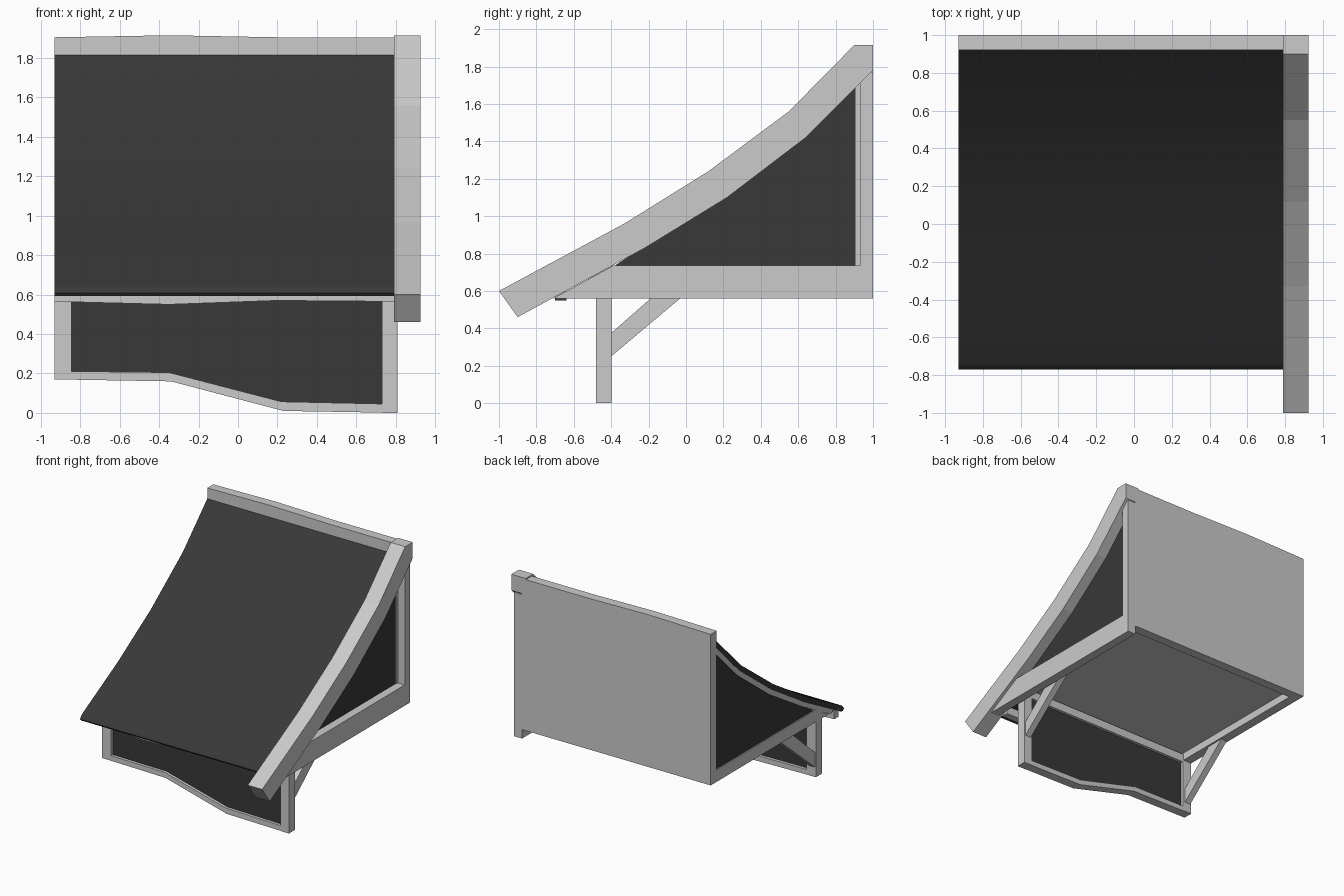
import bpy, bmesh
from mathutils import Vector

if "Cube" in bpy.data.objects:
    bpy.data.objects.remove(bpy.data.objects["Cube"])

dark = bpy.data.materials.new("dark_covering")
dark.diffuse_color = (0.04, 0.04, 0.04, 1)
dark.use_nodes = True
dark.node_tree.nodes["Principled BSDF"].inputs["Base Color"].default_value = dark.diffuse_color


def prism(name, axis, pts, a, b, mat=None):
    """Extrude a 2D outline from a to b: axis 'x' takes (y,z), axis 'y' takes (x,z)."""
    bm = bmesh.new()
    at = lambda p, t: Vector((t, p[0], p[1])) if axis == 'x' else Vector((p[0], t, p[1]))
    lo = [bm.verts.new(at(p, a)) for p in pts]
    hi = [bm.verts.new(at(p, b)) for p in pts]
    bm.faces.new(lo)
    bm.faces.new(hi[::-1])
    for i in range(len(pts)):
        j = (i + 1) % len(pts)
        bm.faces.new((lo[i], hi[i], hi[j], lo[j]))
    bmesh.ops.recalc_face_normals(bm, faces=bm.faces)
    me = bpy.data.meshes.new(name)
    bm.to_mesh(me)
    bm.free()
    ob = bpy.data.objects.new(name, me)
    bpy.context.collection.objects.link(ob)
    if mat:
        me.materials.append(mat)
    return ob


def box(name, x, y, z, mat=None):
    return prism(name, 'x', [(y[0], z[0]), (y[1], z[0]), (y[1], z[1]), (y[0], z[1])], *x, mat)


# Curved side beam on the right
under = [(-0.22, 0.83), (0.22, 1.10), (0.64, 1.42)]
prism("side_beam", 'x',
      [(-1, 0.6), (-0.33, 0.96), (0.12, 1.24), (0.55, 1.56), (0.9, 1.915), (1, 1.915), (1, 1.78)]
      + under[::-1] + [(-0.9, 0.46)], 0.79, 0.925)

# Roof sheet with rounded front lip
slope = [(-0.275, 0.893), (0.17, 1.17), (0.595, 1.49), (0.93, 1.825)]
roof = prism("roof", 'x',
             [(-0.735, 0.645), (-0.758, 0.627), (-0.77, 0.607), (-0.758, 0.592), (-0.735, 0.592),
              (-0.26, 0.85), (0.19, 1.13), (0.62, 1.455), (0.93, 1.765)] + slope[::-1],
             -0.93, 0.79, dark)
bpy.context.view_layer.objects.active = roof
roof.select_set(True)
bpy.ops.object.shade_smooth_by_angle(angle=0.7)

# Left rafter under the roof
prism("left_rafter", 'x',
      [(-0.66, 0.675)] + [(y, z - 0.004) for y, z in slope] + [(0.93, 1.71)] + under[::-1]
      + [(-0.6, 0.623)], -0.929, -0.85)

# Eave strip with uneven edge
prism("eave_strip", 'y',
      [(-0.93, 0.565), (-0.35, 0.55), (0.2, 0.57), (0.79, 0.565), (0.79, 0.635), (-0.93, 0.635)],
      -0.7, -0.64)

# Back wall with uneven ridge
prism("back_wall", 'y',
      [(-0.93, 0.635), (0.83, 0.635), (0.83, 1.905), (0.2, 1.905), (-0.35, 1.915), (-0.93, 1.905)],
      0.92, 1.0)

# Right side frame and base
prism("right_base", 'x', [(-0.71, 0.56), (1, 0.56), (1, 0.735), (-0.39, 0.735)], 0.825, 0.9)
box("right_back_post", (0.825, 0.9), (0.93, 1.0), (0.56, 1.77))
box("right_inner_post", (0.8, 0.835), (0.905, 0.95), (0.7, 1.7))

# Left base rail and back post
prism("left_base", 'x', [(-0.57, 0.635), (1, 0.635), (1, 0.735), (-0.4, 0.735)], -0.93, -0.85)

# Dark triangular side panels
tri = [(-0.42, 0.71), (0.94, 0.71), (0.94, 1.73), (0.64, 1.43), (0.22, 1.11), (-0.22, 0.84)]
for side, a, b in (("right", 0.8, 0.83), ("left", -0.92, -0.89)):
    prism(side + "_side_panel", 'x', tri, a, b, dark)

# Floor
box("floor", (-0.9, 0.85), (-0.42, 0.95), (0.7, 0.725))

# Hanging front frame: posts, wavy bottom rail, top rail, dark panel
box("front_top_rail", (-0.93, 0.81), (-0.48, -0.4), (0.62, 0.69))
for side, a, b, z in (("left", -0.93, -0.845, 0.17), ("right", 0.73, 0.81, 0.0)):
    box(side + "_front_post", (a, b), (-0.48, -0.397), (z, 0.69))
rail = [(-0.93, 0.17), (-0.34, 0.16), (0.23, 0.01), (0.81, 0.0)]
rail_top = [(0.81, 0.044), (0.22, 0.057), (-0.35, 0.205), (-0.93, 0.212)]
prism("front_bottom_rail", 'y', rail + rail_top, -0.479, -0.4)
prism("front_panel", 'y', rail_top[::-1] + [(0.8, 0.66), (-0.92, 0.66)], -0.455, -0.425, dark)

# Diagonal braces
for side, a, b in (("left", -0.92, -0.865), ("right", 0.745, 0.8)):
    prism(side + "_brace", 'x', [(-0.4, 0.375), (-0.4, 0.25), (0.135, 0.7), (-0.03, 0.7)], a, b)
